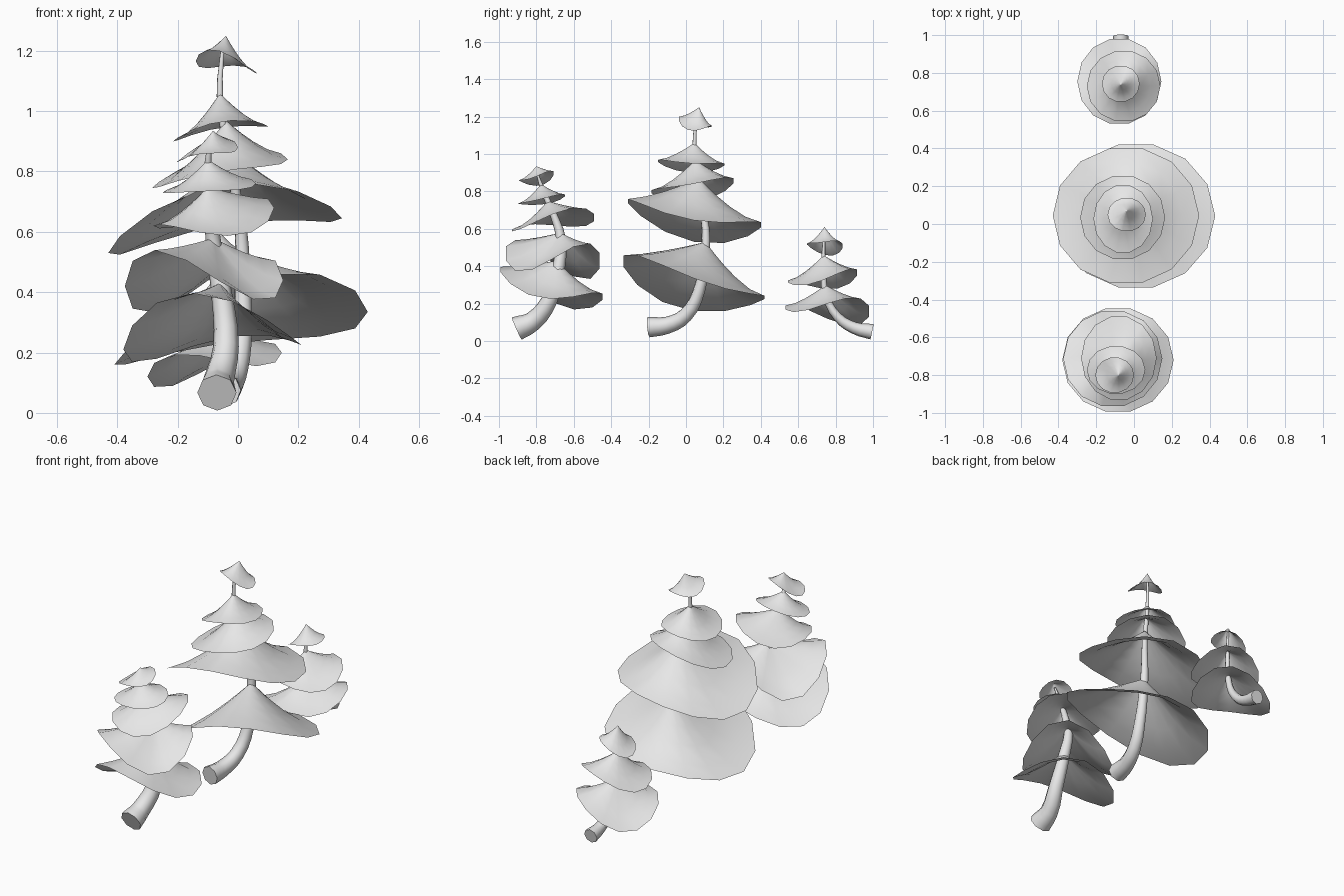
import bpy, bmesh
from math import sin, cos, pi
from mathutils import Vector

SIDES = 14
LEVELS = (0.06, 0.16, 0.3, 0.5, 0.75, 1.0)

cube = bpy.data.objects.get("Cube")
if cube:
    bpy.data.objects.remove(cube, do_unlink=True)

grey = bpy.data.materials.new("light_grey")
grey.use_nodes = True
colour = (0.8, 0.8, 0.8, 1)
grey.diffuse_color = colour
grey.node_tree.nodes["Principled BSDF"].inputs["Base Color"].default_value = colour


def select_only(obj):
    bpy.ops.object.select_all(action="DESELECT")
    obj.select_set(True)
    bpy.context.view_layer.objects.active = obj


def canopy(name, apex, x_span, y_span, heights, twist):
    """Flared open cone; heights are rim z toward +x, +y, -x, -y, twist lifts two diagonals."""
    px, py, mx, my = heights
    mean = sum(heights) / 4
    saddle = (px + mx - py - my) / 4
    apex = Vector(apex)
    bm = bmesh.new()
    tip = bm.verts.new(apex)
    rings = [[] for _ in LEVELS]
    for i in range(SIDES):
        a = 2 * pi * i / SIDES
        rim = Vector((sum(x_span) / 2 + cos(a) * (x_span[1] - x_span[0]) / 2,
                      sum(y_span) / 2 + sin(a) * (y_span[1] - y_span[0]) / 2,
                      mean + cos(a) * (px - mx) / 2 + sin(a) * (py - my) / 2
                      + saddle * cos(2 * a) + twist * sin(2 * a)))
        for ring, t in zip(rings, LEVELS):
            p = apex.lerp(rim, t)
            p.z = rim.z + (apex.z - rim.z) * (1 - t) ** 1.5
            ring.append(bm.verts.new(p))
    for i in range(SIDES):
        j = (i + 1) % SIDES
        bm.faces.new((tip, rings[0][i], rings[0][j]))
        for upper, lower in zip(rings, rings[1:]):
            bm.faces.new((upper[i], lower[i], lower[j], upper[j]))
    mesh = bpy.data.meshes.new(name)
    bm.to_mesh(mesh)
    bm.free()
    mesh.materials.append(grey)
    obj = bpy.data.objects.new(name, mesh)
    bpy.context.collection.objects.link(obj)
    select_only(obj)
    bpy.ops.object.shade_smooth()


def trunk(name, points, base, top):
    """Curved, tapering, capped tube."""
    curve = bpy.data.curves.new(name, "CURVE")
    curve.dimensions = "3D"
    curve.bevel_depth = 1
    curve.bevel_resolution = 2
    curve.resolution_u = 3
    curve.use_fill_caps = True
    spline = curve.splines.new("BEZIER")
    spline.bezier_points.add(len(points) - 1)
    for i, (bp, co) in enumerate(zip(spline.bezier_points, points)):
        bp.co = co
        bp.handle_left_type = bp.handle_right_type = "AUTO"
        bp.radius = base + (top - base) * (i / (len(points) - 1)) ** 0.8
    curve.materials.append(grey)
    obj = bpy.data.objects.new(name, curve)
    bpy.context.collection.objects.link(obj)
    select_only(obj)
    bpy.ops.object.convert(target="MESH")
    bpy.ops.object.shade_smooth()


# Tall middle tree
trunk("middle_trunk", [(-.045, -.2, .075), (-.03, -.1, .085), (-.005, 0, .14), (.015, .07, .27),
                       (.015, .1, .45), (.01, .105, .6), (-.02, .07, .8),
                       (-.06, .045, 1.05), (-.05, .06, 1.22)], .055, .006)
canopy("middle_canopy_1", (.015, .105, .53), (-.41, .43), (-.345, .43),
       (.335, .235, .16, .435), -.025)
canopy("middle_canopy_2", (-.02, .07, .87), (-.43, .345), (-.32, .41),
       (.645, .625, .53, .755), .003)
canopy("middle_canopy_3", (-.04, .05, .97), (-.285, .165), (-.19, .26),
       (.84, .86, .745, .8), .006)
canopy("middle_canopy_4", (-.06, .045, 1.06), (-.215, .1), (-.155, .21),
       (.95, .945, .9, .965), 0)
canopy("middle_canopy_5", (-.04, .07, 1.25), (-.14, .063), (-.04, .14),
       (1.125, 1.15, 1.165, 1.19), .015)

# Front tree
trunk("front_trunk", [(-.07, -.905, .067), (-.065, -.82, .105), (-.04, -.73, .22),
                      (-.055, -.68, .4), (-.08, -.67, .55), (-.09, -.71, .68),
                      (-.1, -.77, .82), (-.09, -.8, .91)], .065, .005)
canopy("front_canopy_1", (-.06, -.69, .43), (-.38, .21), (-1, -.44),
       (.225, .24, .21, .39), .035)
canopy("front_canopy_2", (-.08, -.67, .58), (-.375, .15), (-.97, -.455),
       (.44, .43, .42, .47), .09)
canopy("front_canopy_3", (-.1, -.74, .75), (-.28, .12), (-.935, -.485),
       (.68, .66, .62, .59), .028)
canopy("front_canopy_4", (-.1, -.775, .84), (-.25, .06), (-.9, -.645),
       (.76, .78, .73, .735), .005)
canopy("front_canopy_5", (-.083, -.8, .935), (-.205, 0), (-.895, -.705),
       (.88, .9, .83, .86), .01)

# Small back tree
trunk("back_trunk", [(-.07, .995, .05), (-.07, .9, .07), (-.07, .81, .13),
                     (-.07, .75, .24), (-.07, .735, .42), (-.07, .74, .58)], .042, .006)
canopy("back_canopy_1", (-.07, .745, .3), (-.3, .145), (.525, .985),
       (.2, .16, .12, .18), .045)
canopy("back_canopy_2", (-.07, .735, .46), (-.25, .14), (.54, .92),
       (.325, .37, .28, .32), .025)
canopy("back_canopy_3", (-.07, .74, .61), (-.17, .03), (.645, .84),
       (.53, .51, .46, .52), .01)
